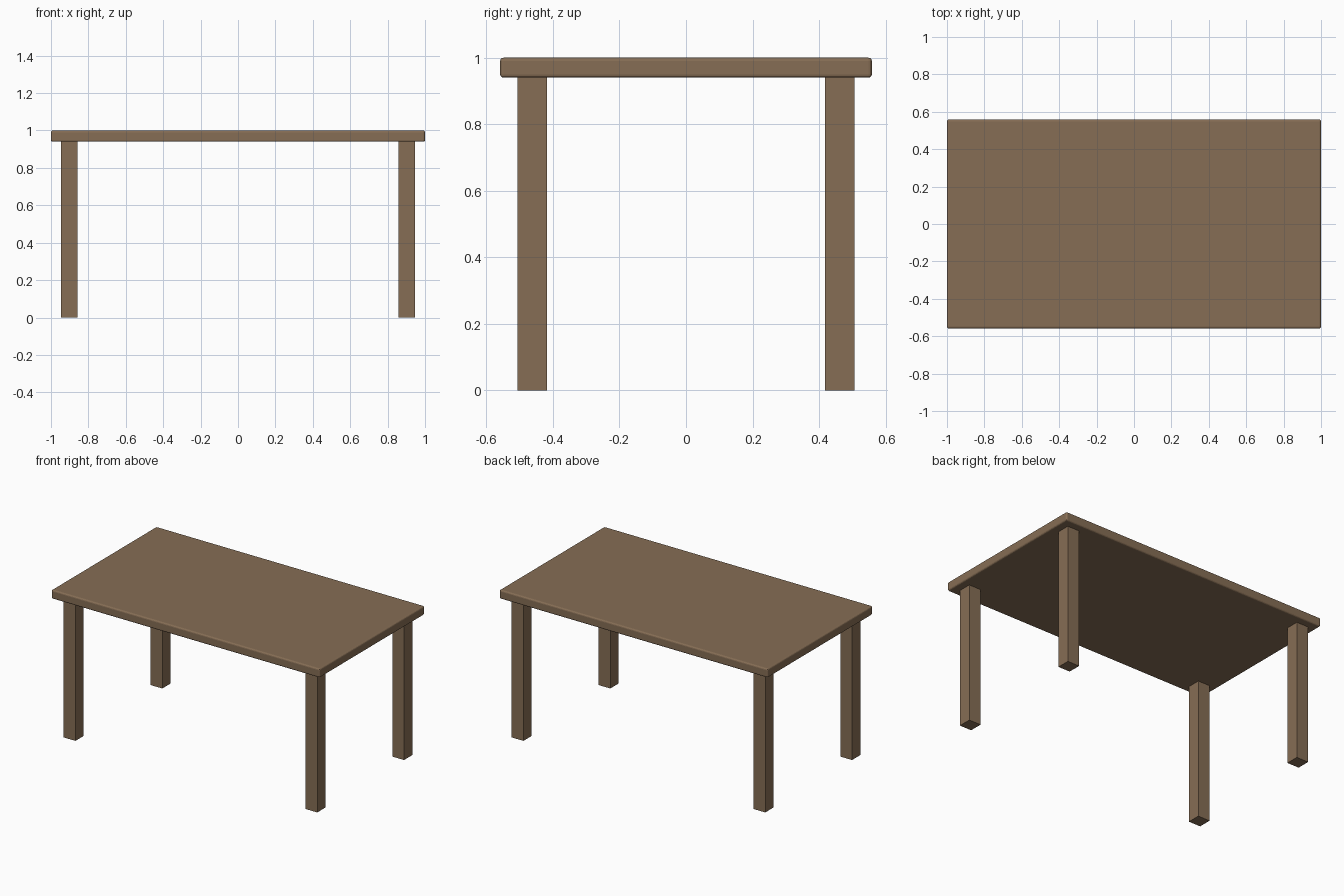
import bpy

if "Cube" in bpy.data.objects:
    bpy.data.objects.remove(bpy.data.objects["Cube"])

wood = bpy.data.materials.new("wood")
wood.diffuse_color = (0.24, 0.155, 0.09, 1)
wood.use_nodes = True
wood.node_tree.nodes["Principled BSDF"].inputs["Base Color"].default_value = wood.diffuse_color


def box(name, centre, size):
    bpy.ops.mesh.primitive_cube_add(size=1, location=centre)
    obj = bpy.context.object
    obj.name = name
    obj.scale = size
    bpy.ops.object.transform_apply(location=False, rotation=False, scale=True)
    obj.data.materials.append(wood)
    return obj


# Table top with softly rounded edges
top = box("table_top", (0, 0, 0.97), (2.0, 1.118, 0.06))
bevel = top.modifiers.new("rounded_edges", 'BEVEL')
bevel.width = 0.01
bevel.segments = 3

# Four square legs, set in from the corners
for side, sx in (("left", -1), ("right", 1)):
    for end, sy in (("front", -1), ("back", 1)):
        box(f"{end}_{side}_leg", (sx * 0.901, sy * 0.462, 0.47), (0.088, 0.088, 0.94))
